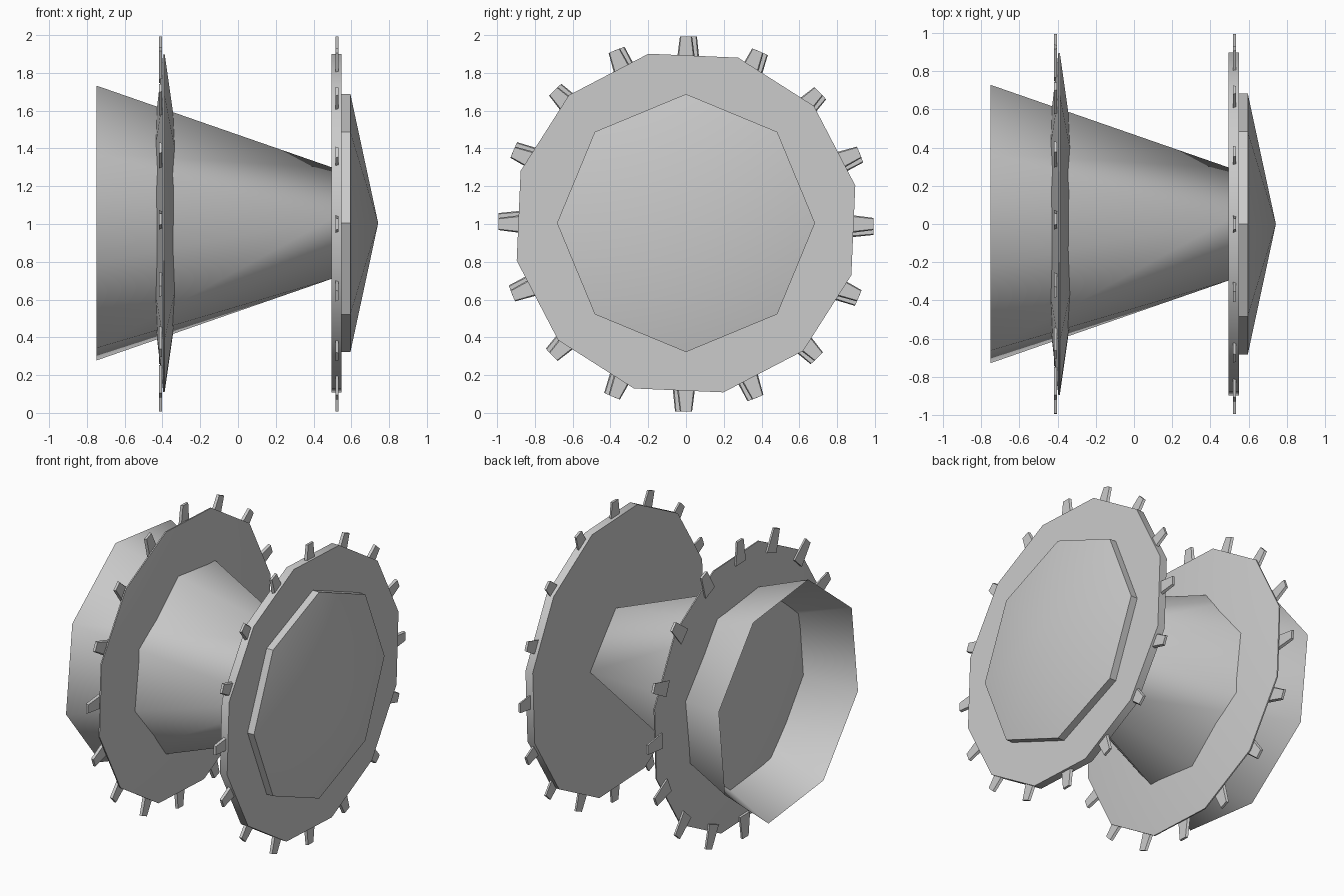
import bpy, bmesh
from math import sin, cos, radians

if "Cube" in bpy.data.objects:
    bpy.data.objects.remove(bpy.data.objects["Cube"])

ZC = 1.005  # height of the spool axis


def point(x, r, deg):
    # point around the x axis, angle measured from straight up
    a = radians(deg)
    return (x, -r * sin(a), ZC + r * cos(a))


def finish(name, bm, angle=None):
    bmesh.ops.recalc_face_normals(bm, faces=bm.faces[:])
    me = bpy.data.meshes.new(name)
    bm.to_mesh(me)
    bm.free()
    ob = bpy.data.objects.new(name, me)
    bpy.context.collection.objects.link(ob)
    if angle:
        bpy.ops.object.select_all(action='DESELECT')
        ob.select_set(True)
        bpy.context.view_layer.objects.active = ob
        bpy.ops.object.shade_smooth_by_angle(angle=radians(angle))
    return ob


def lathe(name, profile, sides, start, angle):
    # low-poly turned solid; radius 0 makes a point at either end
    bm = bmesh.new()
    rings = []
    for x, r in profile:
        n = sides if r > 0 else 1
        rings.append([bm.verts.new(point(x, r, start + 360 * i / sides)) for i in range(n)])
    for a, b in zip(rings, rings[1:]):
        for i in range(sides):
            j = (i + 1) % sides
            vs = [a[i % len(a)], a[j % len(a)], b[j % len(b)], b[i % len(b)]]
            bm.faces.new(list(dict.fromkeys(vs)))
    for ring in (rings[0], rings[-1]):
        if len(ring) > 2:
            bm.faces.new(ring)
    return finish(name, bm, angle)


def teeth(name, x, start, count=16):
    # ring of thin tapered plates
    bm = bmesh.new()
    for k in range(count):
        deg = start + 360 * k / count
        a = radians(deg)
        quads = []
        for dx, shrink in ((-0.008, 1.0), (0.008, 0.85)):
            q = []
            for r, w in ((0.84, -0.052), (0.84, 0.052), (0.993, 0.032), (0.993, -0.032)):
                w *= shrink
                q.append(bm.verts.new((x + dx, -r * sin(a) - w * cos(a),
                                       ZC - 0.005 + r * cos(a) - w * sin(a))))
            quads.append(q)
        bm.faces.new(quads[0])
        bm.faces.new(quads[1])
        for i in range(4):
            j = (i + 1) % 4
            bm.faces.new((quads[0][i], quads[0][j], quads[1][j], quads[1][i]))
    return finish(name, bm)


# hollow horn: open octagon at the wide end, four corners at the narrow end
bm = bmesh.new()
wide = [bm.verts.new(point(-0.75, 0.757, -29 + 45 * i)) for i in range(8)]
narrow = [bm.verts.new(point(0.50, 0.295, -5 + 90 * i)) for i in range(4)]
for k in range(4):
    p, q, s = (wide[(2 * k + i) % 8] for i in range(3))
    bm.faces.new((p, q, narrow[k]))
    bm.faces.new((q, s, narrow[k]))
    bm.faces.new((narrow[k], s, narrow[(k + 1) % 4]))
finish("tapered_body", bm, 50)

# rear flange: shallow double cone with a sharp rim
lathe("rear_flange", [(-0.50, 0), (-0.396, 0.915), (-0.388, 0.915), (-0.26, 0)], 12, 12.5, 30)
teeth("rear_flange_teeth", -0.41, -1.5)

# front flange: flat twelve-sided disc
lathe("front_flange", [(0.495, 0.918), (0.548, 0.918)], 12, 12.5, 35)
teeth("front_flange_teeth", 0.525, 0)

# octagonal end cap rising to a shallow point
lathe("end_cap", [(0.54, 0.683), (0.595, 0.683), (0.742, 0)], 8, 0, 30)
